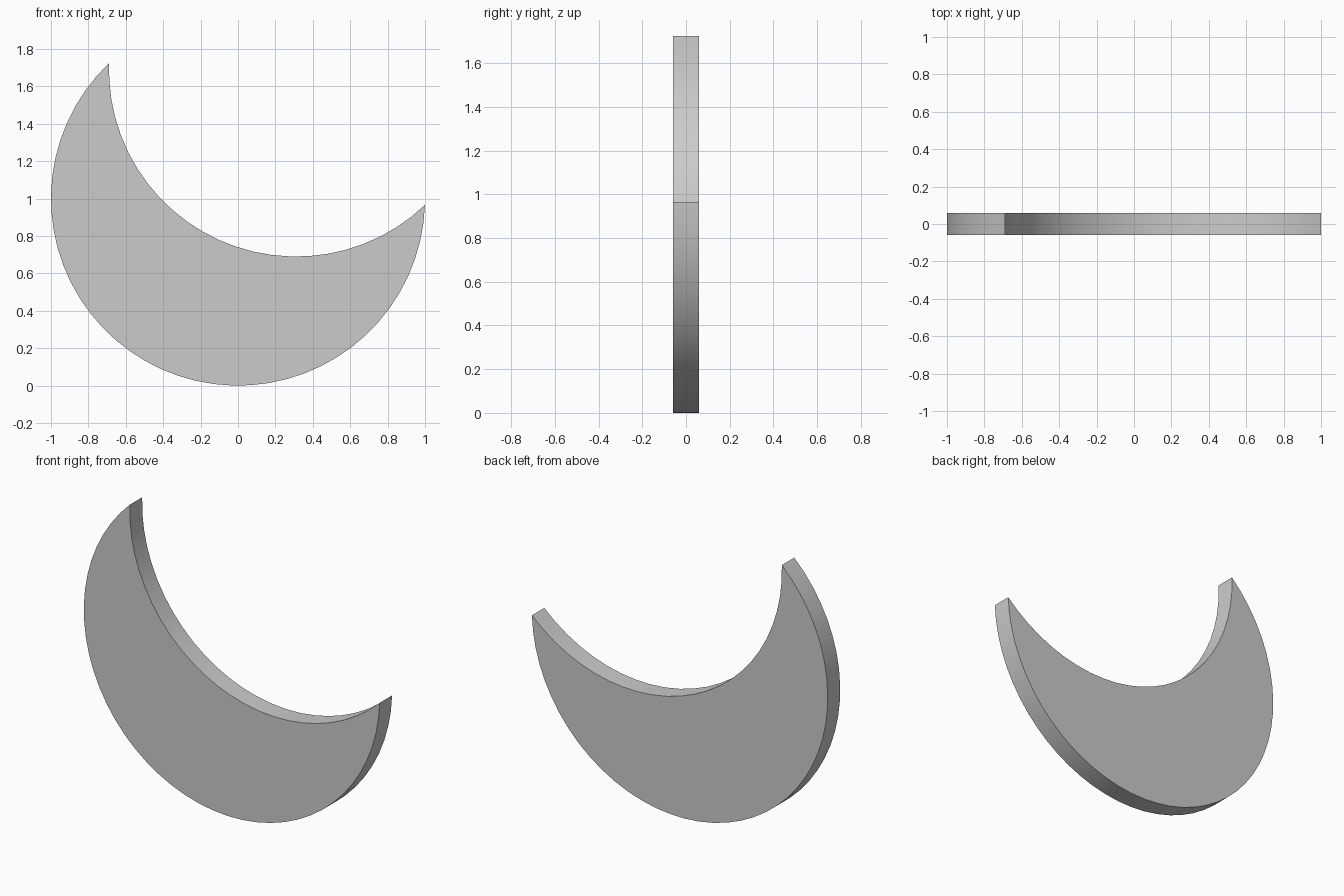
import bpy, bmesh, math

if "Cube" in bpy.data.objects:
    bpy.data.objects.remove(bpy.data.objects["Cube"])

R = 1.0
HALF = 0.06
OUTER = (0.0, 1.0)      # centre of the outer disc (x, z)
INNER = (0.31, 1.69)    # centre of the disc that is cut away

# Tips are where the two equal circles cross
dx, dz = INNER[0] - OUTER[0], INNER[1] - OUTER[1]
axis = math.atan2(dz, dx)
half = math.acos(math.hypot(dx, dz) / (2 * R))


def arc(centre, start, end, n):
    return [(centre[0] + R * math.cos(start + (end - start) * i / n),
             centre[1] + R * math.sin(start + (end - start) * i / n)) for i in range(n)]


# Crescent outline: outer edge left tip to right tip, then inner edge back
outline = arc(OUTER, axis + half, axis - half + 2 * math.pi, 40)
outline += arc(INNER, axis + math.pi + half, axis + math.pi - half, 24)

# Extrude the outline through the thickness
bm = bmesh.new()
face = bm.faces.new([bm.verts.new((x, -HALF, z)) for x, z in outline])
ext = bmesh.ops.extrude_face_region(bm, geom=[face], use_keep_orig=True)
moved = [g for g in ext["geom"] if isinstance(g, bmesh.types.BMVert)]
bmesh.ops.translate(bm, verts=moved, vec=(0, 2 * HALF, 0))
bmesh.ops.recalc_face_normals(bm, faces=bm.faces)
mesh = bpy.data.meshes.new("crescent")
bm.to_mesh(mesh)
bm.free()

crescent = bpy.data.objects.new("crescent", mesh)
bpy.context.collection.objects.link(crescent)
bpy.context.view_layer.objects.active = crescent
crescent.select_set(True)
bpy.ops.object.shade_smooth_by_angle(angle=math.radians(30))
